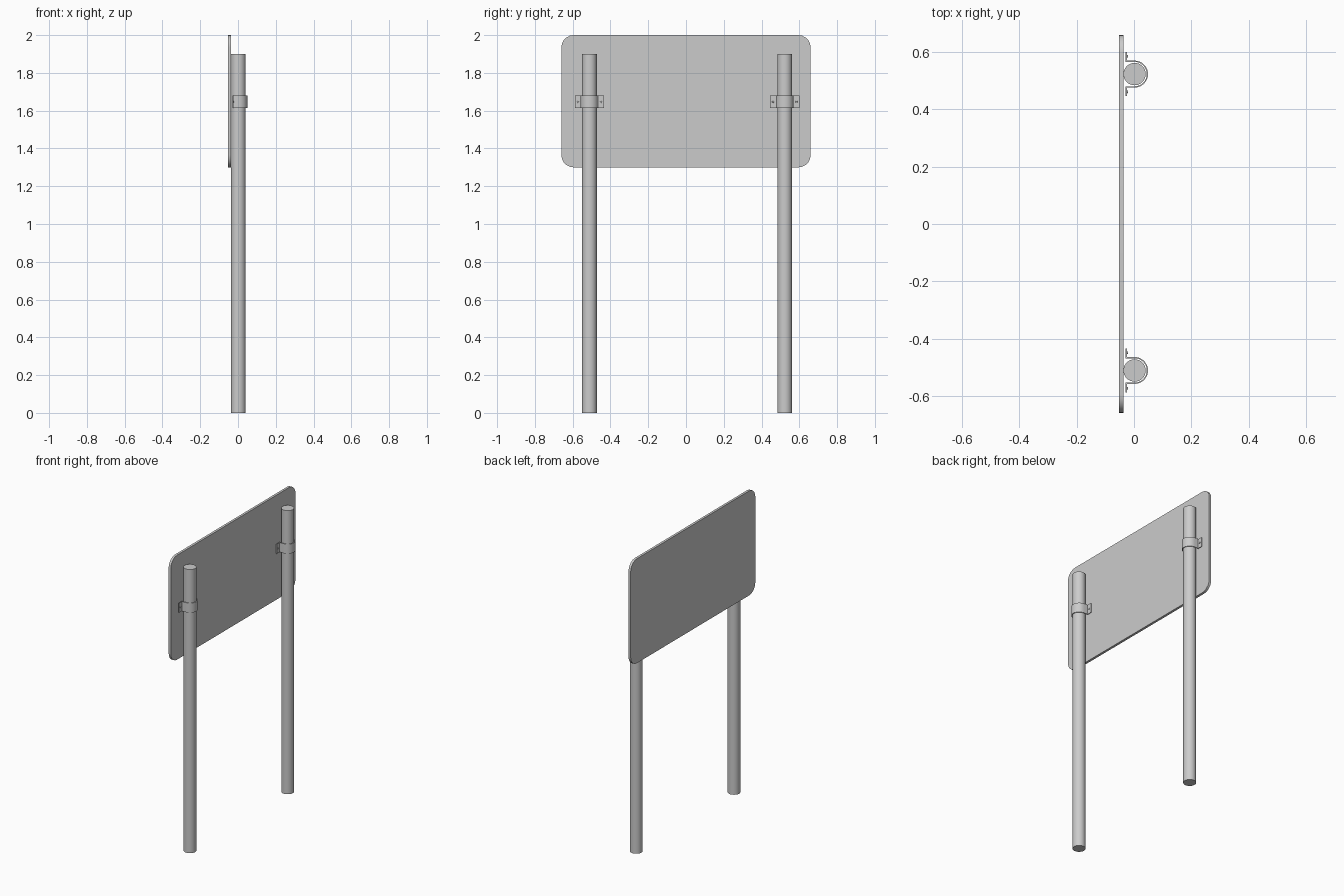
import bpy, bmesh, math

if "Cube" in bpy.data.objects:
    bpy.data.objects.remove(bpy.data.objects["Cube"])

POST_X = 0.002
POST_R = 0.039
POST_YS = {"left": -0.511, "right": 0.523}


def finish(name, bm, smooth=True):
    bmesh.ops.recalc_face_normals(bm, faces=bm.faces)
    mesh = bpy.data.meshes.new(name)
    bm.to_mesh(mesh)
    bm.free()
    obj = bpy.data.objects.new(name, mesh)
    bpy.context.collection.objects.link(obj)
    if smooth:
        bpy.context.view_layer.objects.active = obj
        bpy.ops.object.select_all(action='DESELECT')
        obj.select_set(True)
        bpy.ops.object.shade_smooth_by_angle(angle=math.radians(35))
    return obj


def extrude_profile(bm, points, vec):
    face = bm.faces.new([bm.verts.new(p) for p in points])
    new = bmesh.ops.extrude_face_region(bm, geom=[face], use_keep_orig=True)["geom"]
    verts = [g for g in new if isinstance(g, bmesh.types.BMVert)]
    bmesh.ops.translate(bm, verts=verts, vec=vec)


# sign panel with rounded corners
def sign_panel():
    bm = bmesh.new()
    hy, z0, z1, r, steps = 0.66, 1.30, 2.0, 0.065, 5
    centres = [(hy - r, z1 - r), (-hy + r, z1 - r), (-hy + r, z0 + r), (hy - r, z0 + r)]
    pts = []
    for i, (y, z) in enumerate(centres):
        for k in range(steps + 1):
            a = math.pi / 2 * (i + k / steps)
            pts.append((-0.052, y + r * math.cos(a), z + r * math.sin(a)))
    extrude_profile(bm, pts, (0.016, 0, 0))
    finish("sign_panel", bm)


# round post
def post(side, y):
    bm = bmesh.new()
    bmesh.ops.create_cone(bm, cap_ends=True, segments=32, radius1=POST_R,
                          radius2=POST_R, depth=1.9)
    bmesh.ops.translate(bm, verts=bm.verts, vec=(POST_X, y, 0.95))
    finish(side + "_post", bm)


# strap bent around the post, with a flange on each side
def clamp(side, y):
    def half_ring(r):
        return [(POST_X + r * math.cos(a), r * math.sin(a))
                for a in (math.pi * (k / 16 - 0.5) for k in range(17))]

    back, front, tip = -0.029, -0.025, 0.077
    r_out, r_in = 0.047, 0.0425
    outer = [(back, -tip), (front, -tip), (front, -r_out)] + half_ring(r_out) + \
            [(front, r_out), (front, tip), (back, tip)]
    inner = [(back, r_in)] + half_ring(r_in)[::-1] + [(back, -r_in)]
    bm = bmesh.new()
    extrude_profile(bm, [(px, y + py, 1.615) for px, py in outer + inner], (0, 0, 0.064))
    finish(side + "_clamp", bm)

    # bolt heads on the flanges
    for label, s in (("inner", -1), ("outer", 1)):
        bm = bmesh.new()
        bmesh.ops.create_cone(bm, cap_ends=True, segments=12, radius1=0.006,
                              radius2=0.004, depth=0.006)
        for v in bm.verts:
            x, yy, z = v.co
            v.co = (front + 0.001 + z, y + s * 0.062 + yy, 1.647 + x)
        finish(f"{side}_{label}_bolt", bm)


sign_panel()
for side, y in POST_YS.items():
    post(side, y)
    clamp(side, y)
